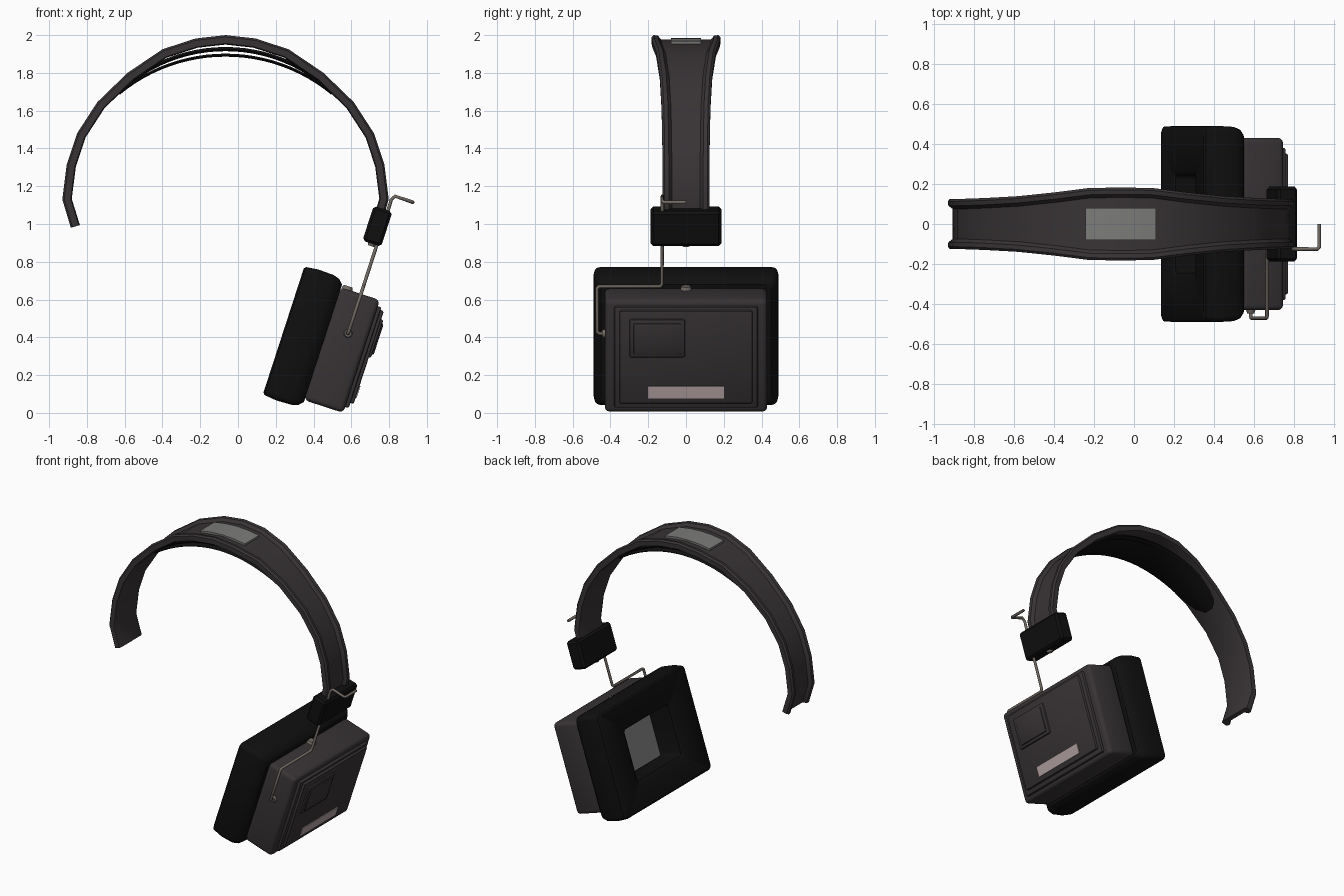
import bpy, bmesh, math
from mathutils import Matrix, Vector

if "Cube" in bpy.data.objects:
    bpy.data.objects.remove(bpy.data.objects["Cube"])

TILT = Matrix.Rotation(math.radians(18), 4, 'Y')
CUP = Matrix.Translation((0.5525, 0, 0.335)) @ TILT      # local x = outward, z = up the cup
BLOCK = Matrix.Translation((0.738, 0, 0.988)) @ TILT
MID = -0.066                                             # headband centre line


def material(name, rgb):
    m = bpy.data.materials.new(name)
    m.diffuse_color = (*rgb, 1)
    m.use_nodes = True
    m.node_tree.nodes["Principled BSDF"].inputs["Base Color"].default_value = m.diffuse_color
    return m


CHARCOAL = material("charcoal", (0.04, 0.034, 0.036))
BLACK = material("black", (0.005, 0.005, 0.005))
GREY = material("grey", (0.2, 0.2, 0.195))
METAL = material("metal", (0.17, 0.145, 0.125))
PINK = material("pink", (0.45, 0.36, 0.36))


def finish(name, bm, mat, matrix=Matrix(), angle=35):
    bmesh.ops.recalc_face_normals(bm, faces=bm.faces)
    me = bpy.data.meshes.new(name)
    bm.to_mesh(me)
    bm.free()
    me.transform(matrix)
    me.materials.append(mat)
    ob = bpy.data.objects.new(name, me)
    bpy.context.collection.objects.link(ob)
    bpy.ops.object.select_all(action='DESELECT')
    ob.select_set(True)
    bpy.context.view_layer.objects.active = ob
    bpy.ops.object.shade_smooth_by_angle(angle=math.radians(angle))
    return ob


def box(name, x, y, z, mat, matrix=CUP, bevel=0.0, seg=2):
    """Box from (min, max) ranges, with bevelled edges."""
    bm = bmesh.new()
    bmesh.ops.create_cube(bm, size=1)
    for v in bm.verts:
        v.co = [r[0] + (c + 0.5) * (r[1] - r[0]) for c, r in zip(v.co, (x, y, z))]
    if bevel:
        bmesh.ops.bevel(bm, geom=bm.edges[:], offset=bevel, segments=seg, profile=0.5, affect='EDGES')
    return finish(name, bm, mat, matrix)


def skin(bm, rings, cap=True):
    rings = [[bm.verts.new(p) for p in r] for r in rings]
    for a, b in zip(rings, rings[1:]):
        for i in range(len(a)):
            j = (i + 1) % len(a)
            bm.faces.new((a[i], a[j], b[j], b[i]))
    if cap:
        bm.faces.new(rings[0])
        bm.faces.new(rings[-1])


def sweep(name, pts, section, mat, angle=35):
    """Sweep a (y, height) section along an x-z path; section may vary by index."""
    pts = [Vector(p) for p in pts]
    rings = []
    for i, p in enumerate(pts):
        t = (pts[min(i + 1, len(pts) - 1)] - pts[max(i - 1, 0)]).normalized()
        rings.append([(p.x - t.y * h, y, p.y + t.x * h) for y, h in section(i)])
    bm = bmesh.new()
    skin(bm, rings)
    return finish(name, bm, mat, angle=angle)


def rounded(x, hy, hz, r):
    ring = []
    for k, (sy, sz) in enumerate(((1, 1), (-1, 1), (-1, -1), (1, -1))):
        for s in range(4):
            a = math.radians(90 * k + 30 * s)
            ring.append((x, sy * (hy - r) + r * math.cos(a), sz * (hz - r) + r * math.sin(a)))
    return ring


def disc(name, loc, axis, radius, depth, mat):
    bm = bmesh.new()
    bmesh.ops.create_cone(bm, cap_ends=True, segments=16, radius1=radius, radius2=radius * 0.75, depth=depth)
    rot = Vector((0, 0, 1)).rotation_difference(Vector(axis)).to_matrix().to_4x4()
    return finish(name, bm, mat, Matrix.Translation(loc) @ rot)


# Headband: faceted arch with raised lips, wider at the crown
half = [(-0.885, 0.98, .125), (-0.93, 1.13, .125), (-0.907, 1.315, .125), (-0.852, 1.48, .126),
        (-0.745, 1.645, .13), (-0.585, 1.80, .139), (-0.40, 1.925, .158), (-0.225, 1.982, .18)]
band = half + [(MID, 2.0, .182)] + [(2 * MID - x, z, w) for x, z, w in reversed(half)]


def band_section(i):
    w = band[i][2]
    side = [(w - .05, -.024), (w - .034, -.003), (w - .012, 0), (w, -.01), (w, -.044), (w - .015, -.05)]
    return side + [(-y, h) for y, h in reversed(side)]


sweep("headband", [b[:2] for b in band], band_section, CHARCOAL)


def arc(half_chord, peak, sag, n):
    r = (half_chord ** 2 + sag ** 2) / (2 * sag)
    a = math.asin(half_chord / r)
    return [(MID + r * math.sin(a * (2 * k / n - 1)), peak - r + r * math.cos(a * (2 * k / n - 1)))
            for k in range(n + 1)]


# Crown patch and two thin padding strips below the crown
sweep("crown_patch", arc(0.175, 1.986, 0.018, 4),
      lambda i: [(-.08, 0), (.08, 0), (.08, -.015), (-.08, -.015)], GREY)
N = 24


def strip_section(thick):
    def section(i):
        w = 0.125 * max(0.35, math.sqrt(1 - abs(2 * i / N - 1) ** 8))
        return [(-w, -thick / 2), (-w + .01, 0), (w - .01, 0), (w, -thick / 2), (w - .01, -thick), (-w + .01, -thick)]
    return section


sweep("pad_upper", arc(0.57, 1.937, 0.225, N), strip_section(.022), BLACK, 50)
sweep("pad_lower", arc(0.57, 1.902, 0.205, N), strip_section(.016), BLACK, 50)

# Slider block joining band and rod
box("slider_block", (-.052, .052), (-.187, .187), (-.097, .097), BLACK, BLOCK, 0.014, 1)
disc("block_screw", BLOCK @ Vector((0, 0, -.1)), -(TILT @ Vector((0, 0, 1))), 0.024, 0.02, METAL)

# Ear cushion: bulging ring with a rectangular recess
bm = bmesh.new()
skin(bm, [rounded(*r) for r in ((-.108, .45, .326, .03), (-.13, .472, .35, .03), (-.165, .485, .361, .03),
                                (-.25, .49, .364, .03), (-.318, .486, .356, .03), (-.327, .475, .345, .03),
                                (-.322, .27, .195, .02), (-.305, .245, .175, .02), (-.14, .24, .17, .02))])
finish("ear_cushion", bm, BLACK, CUP)
box("speaker_cloth", (-.145, -.134), (-.235, .235), (-.165, .165), GREY)

# Outer shell with stepped plates
box("cup_shell", (-.11, .108), (-.43, .43), (-.317, .311), CHARCOAL, bevel=.025, seg=3)
box("plate_large", (.09, .128), (-.38, .38), (-.285, .277), CHARCOAL, bevel=.01)
box("plate_small", (.11, .146), (-.352, .352), (-.255, .262), CHARCOAL, bevel=.01)
box("square_frame", (.13, .158), (-.3, -.005), (.005, .217), CHARCOAL, bevel=.01)
box("square_face", (.14, .166), (-.277, -.028), (.025, .197), CHARCOAL, bevel=.007)
box("label_bar", (.13, .151), (-.2, .2), (-.222, -.155), PINK)

# Cup fittings
disc("pivot_washer", (.583, -.436, .42), (0, -1, 0), 0.024, 0.02, METAL)
disc("top_screw", CUP @ Vector((-.075, 0, .318)), TILT @ Vector((0, 0, 1)), 0.032, 0.022, METAL)

# Bent wire rod from pivot through the block to the hooked end
path = [(.583, -.43, .42), (.583, -.46, .42), (.586, -.47, .43), (.661, -.47, .66), (.664, -.46, .67),
        (.664, -.137, .67), (.668, -.127, .682), (.80, -.125, 1.09), (.812, -.125, 1.13), (.832, -.125, 1.147),
        (.915, -.125, 1.119), (.925, -.115, 1.115), (.925, 0, 1.115)]
cu = bpy.data.curves.new("wire_rod", 'CURVE')
cu.dimensions = '3D'
cu.bevel_depth = 0.0095
cu.bevel_resolution = 2
cu.use_fill_caps = True
sp = cu.splines.new('POLY')
sp.points.add(len(path) - 1)
for p, c in zip(sp.points, path):
    p.co = (*c, 1)
    p.radius = 1
cu.materials.append(METAL)
rod = bpy.data.objects.new("wire_rod", cu)
bpy.context.collection.objects.link(rod)
bpy.ops.object.select_all(action='DESELECT')
rod.select_set(True)
bpy.context.view_layer.objects.active = rod
bpy.ops.object.convert(target='MESH')
